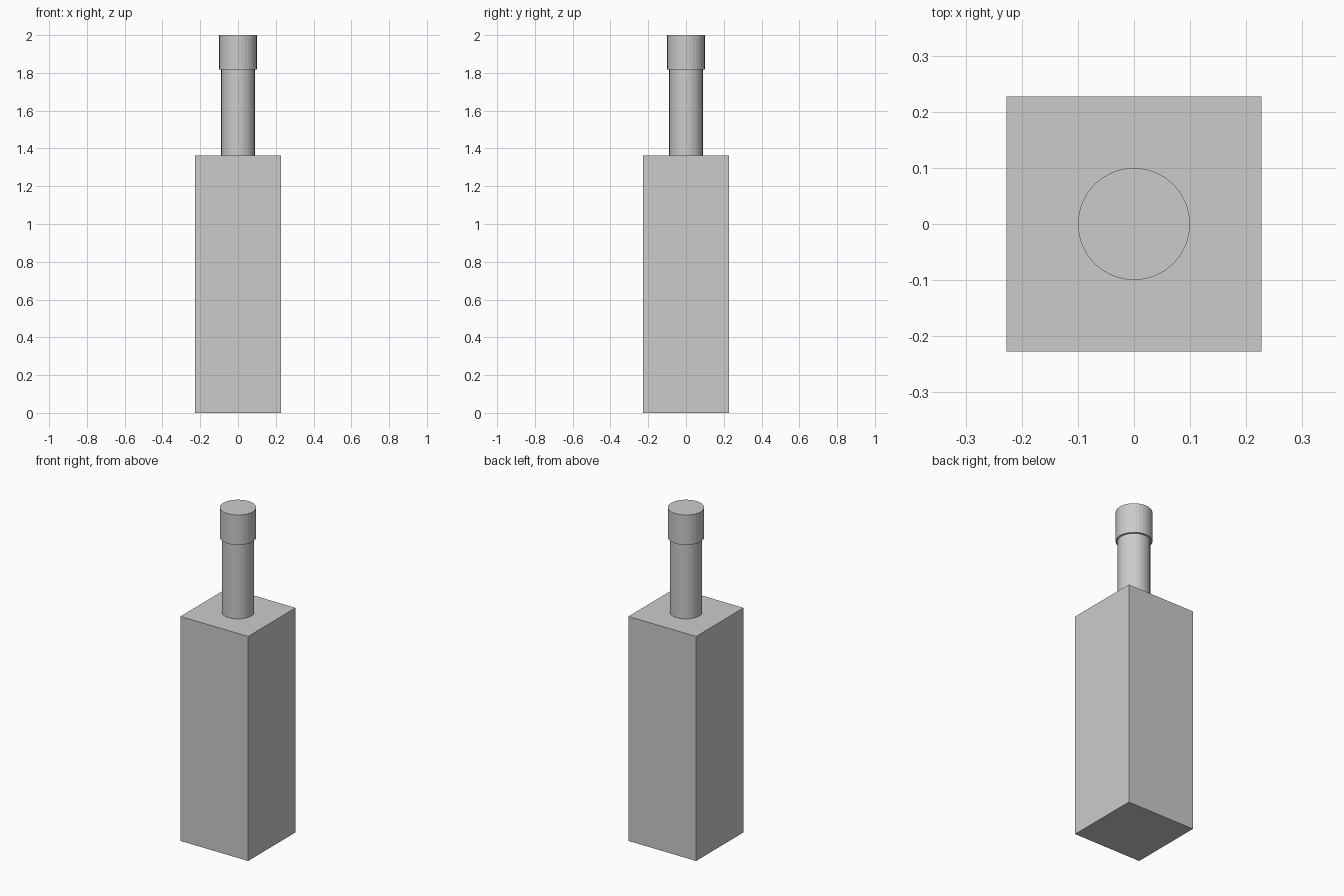
import bpy

if "Cube" in bpy.data.objects:
    bpy.data.objects.remove(bpy.data.objects["Cube"])

UNIT = 2 / 2.2  # overall height is 2.2 design units, scaled to 2


def cylinder(name, radius, z0, z1):
    bpy.ops.mesh.primitive_cylinder_add(
        vertices=32, radius=radius * UNIT, depth=(z1 - z0) * UNIT,
        location=(0, 0, (z0 + z1) / 2 * UNIT))
    bpy.context.object.name = name


# Square bottle body
bpy.ops.mesh.primitive_cube_add(size=1, location=(0, 0, 0.75 * UNIT))
body = bpy.context.object
body.name = "bottle_body"
body.scale = (0.5 * UNIT, 0.5 * UNIT, 1.5 * UNIT)
bpy.ops.object.transform_apply(location=False, rotation=False, scale=True)

# Neck and slightly wider cap
cylinder("bottle_neck", 0.098, 1.5, 2.0)
cylinder("bottle_cap", 0.11, 2.0, 2.2)
